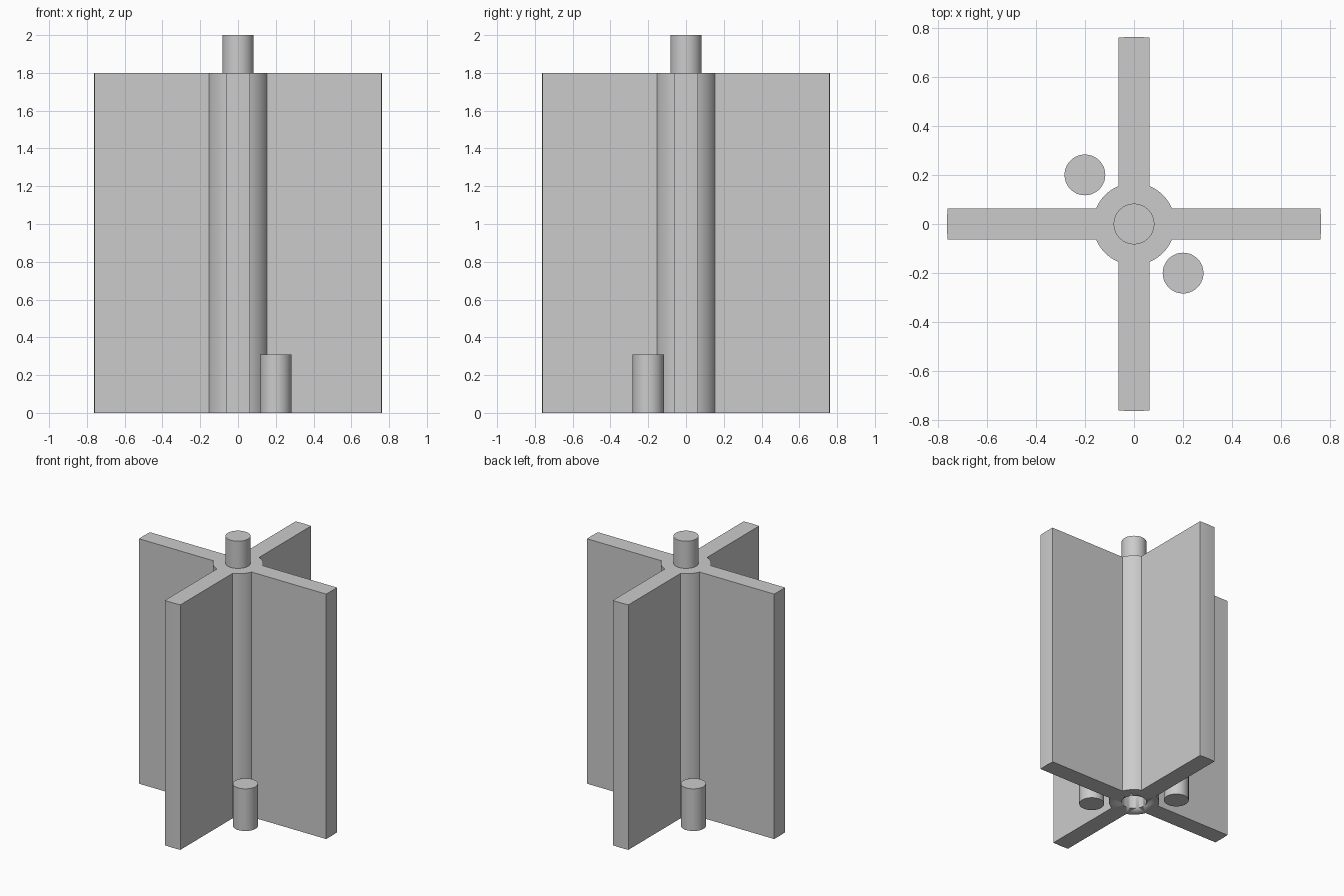
import bpy, bmesh, math

cube = bpy.data.objects.get("Cube")
if cube:
    bpy.data.objects.remove(cube, do_unlink=True)

grey = bpy.data.materials.new("plain grey")
grey.use_nodes = True
colour = (0.6, 0.6, 0.6, 1)
grey.diffuse_color = colour
grey.node_tree.nodes["Principled BSDF"].inputs["Base Color"].default_value = colour

HEIGHT, REACH, HUB_R, PIN_R, HALF = 1.8, 0.762, 0.167, 0.083, 0.063
BORE_DEPTH = 0.22


def finish(obj):
    obj.data.materials.clear()
    obj.data.materials.append(grey)
    bpy.ops.object.select_all(action="DESELECT")
    obj.select_set(True)
    bpy.context.view_layer.objects.active = obj
    bpy.ops.object.shade_smooth_by_angle(angle=math.radians(30))
    return obj


def cylinder(name, x, y, bottom, top, radius):
    bpy.ops.mesh.primitive_cylinder_add(
        vertices=64, radius=radius, depth=top - bottom,
        location=(x, y, (bottom + top) / 2))
    bpy.context.object.name = name
    return finish(bpy.context.object)


def arc(radius, start, end, steps):
    return [(radius * math.cos(a), radius * math.sin(a))
            for a in (start + (end - start) * i / steps for i in range(steps + 1))]


# Cross section: four rounded-tip vanes joined by hub arcs
tip = math.asin(HALF / REACH)
root = math.asin(HALF / HUB_R)
outline = []
for k in range(4):
    turn = k * math.pi / 2
    outline += arc(REACH, turn - tip, turn + tip, 4)
    outline += arc(HUB_R, turn + root, turn + math.pi / 2 - root, 10)

bm = bmesh.new()
base = bm.faces.new([bm.verts.new((x, y, 0)) for x, y in outline])
result = bmesh.ops.extrude_face_region(bm, geom=[base])
raised = [g for g in result["geom"] if isinstance(g, bmesh.types.BMVert)]
bmesh.ops.translate(bm, verts=raised, vec=(0, 0, HEIGHT))
bmesh.ops.recalc_face_normals(bm, faces=bm.faces)
mesh = bpy.data.meshes.new("vaned_hub")
bm.to_mesh(mesh)
bm.free()
vaned_hub = bpy.data.objects.new("vaned_hub", mesh)
bpy.context.collection.objects.link(vaned_hub)
finish(vaned_hub)

# Socket bored into the underside of the hub
cutter = cylinder("socket_cutter", 0, 0, -0.1, BORE_DEPTH, PIN_R)
cutter.hide_render = True
cutter.hide_viewport = True
bore = vaned_hub.modifiers.new("socket", "BOOLEAN")
bore.operation = "DIFFERENCE"
bore.solver = "EXACT"
bore.object = cutter
vaned_hub.modifiers.move(len(vaned_hub.modifiers) - 1, 0)

# Top pin and the two loose pegs at opposite corners
cylinder("top_pin", 0, 0, HEIGHT, 2.0, PIN_R)
for name, side in (("front_left_peg", 1), ("back_right_peg", -1)):
    cylinder(name, 0.2 * side, -0.2 * side, 0, 0.31, PIN_R)
